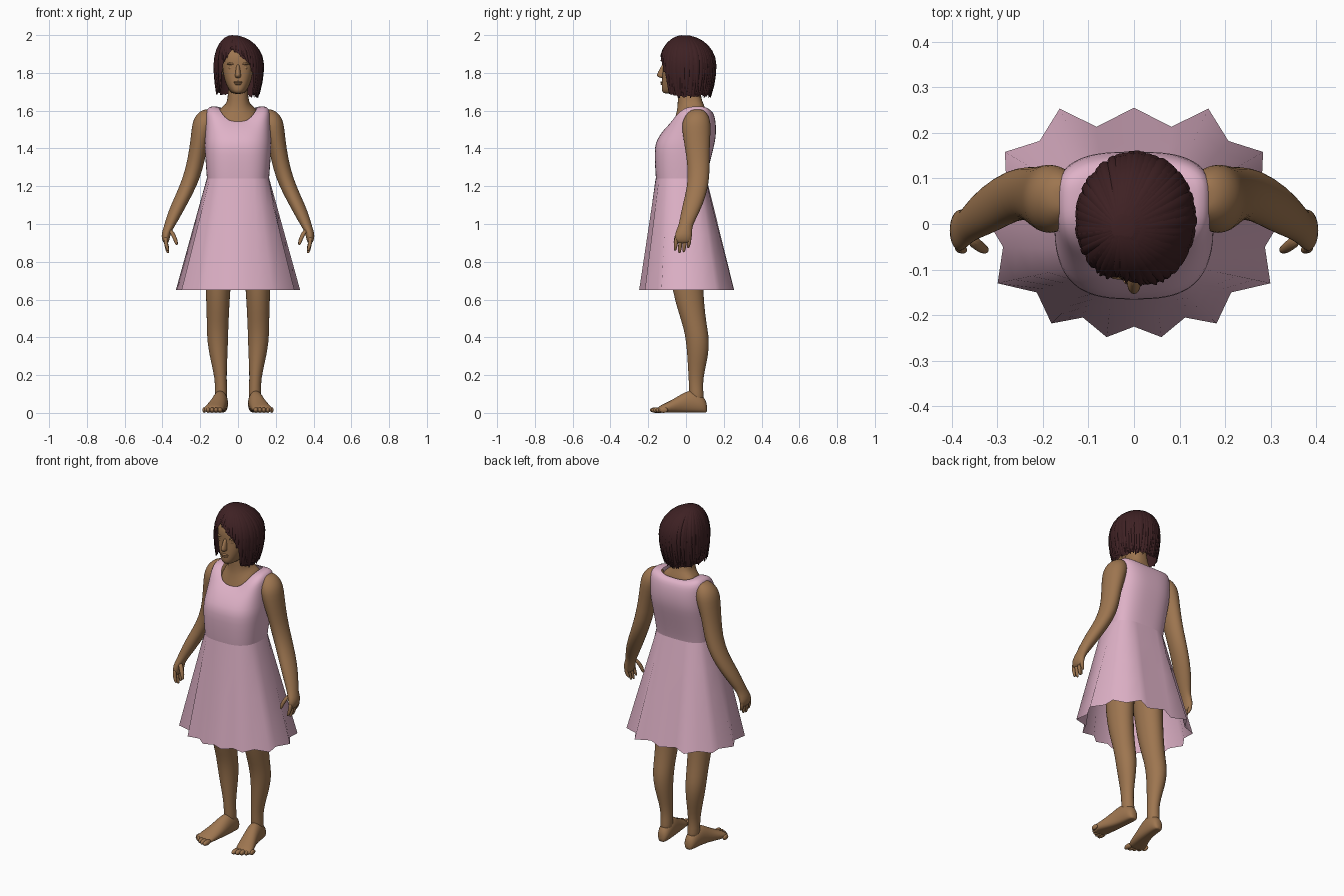
import bpy, bmesh, random
from math import sin, cos, pi, radians, copysign, sqrt, atan2

random.seed(4)
cube = bpy.data.objects.get("Cube")
if cube:
    bpy.data.objects.remove(cube, do_unlink=True)


def material(name, rgb):
    m = bpy.data.materials.new(name)
    m.use_nodes = True
    m.diffuse_color = (*rgb, 1)
    bsdf = m.node_tree.nodes["Principled BSDF"]
    bsdf.inputs["Base Color"].default_value = (*rgb, 1)
    bsdf.inputs["Roughness"].default_value = 0.8
    return m


skin = material("warm_brown_skin", (0.34, 0.18, 0.08))
pink = material("pale_pink_cloth", (0.74, 0.445, 0.575))
brown = material("dark_brown_hair", (0.048, 0.015, 0.017))


def build(name, lofts, mat, closed=True, caps=(True, True), sharp=40, mirror=False, subdiv=0):
    """Skin every list of rings in lofts into one object."""
    bm = bmesh.new()
    for rings in lofts:
        rows = [[bm.verts.new(p) for p in ring] for ring in rings]
        n = len(rows[0])
        for low, high in zip(rows, rows[1:]):
            for j in range(n if closed else n - 1):
                k = (j + 1) % n
                bm.faces.new((low[j], low[k], high[k], high[j]))
        if closed and caps[0]:
            bm.faces.new(rows[0][::-1])
        if closed and caps[1]:
            bm.faces.new(rows[-1])
    if closed and all(caps):
        bmesh.ops.recalc_face_normals(bm, faces=bm.faces[:])
    for f in bm.faces:
        f.smooth = True
    for e in bm.edges:
        if len(e.link_faces) == 2:
            e.smooth = subdiv > 0 or e.calc_face_angle(0) < radians(sharp)
    me = bpy.data.meshes.new(name)
    bm.to_mesh(me)
    bm.free()
    me.materials.append(mat)
    ob = bpy.data.objects.new(name, me)
    bpy.context.collection.objects.link(ob)
    if mirror:
        ob.modifiers.new("Mirror", 'MIRROR').use_mirror_merge = False
    if subdiv:
        mod = ob.modifiers.new("Smooth", 'SUBSURF')
        mod.levels = mod.render_levels = subdiv
    return ob


def body_point(a, rx, front, back, mid, zf, zs, zb, p):
    """Point on a rounded section; a = 0 faces front and grows towards +x."""
    s, c = sin(a), cos(a)
    end, z_end = (front, zf) if c > 0 else (back, zb)
    return (rx * copysign(abs(s) ** p, s), mid + (end - mid) * abs(c) ** p,
            zs + (z_end - zs) * c * c)


def section(rx, front, back, mid, zf, zs=None, zb=None, p=0.8, n=32):
    zs = zf if zs is None else zs
    zb = zf if zb is None else zb
    return [body_point(2 * pi * i / n, rx, front, back, mid, zf, zs, zb, p) for i in range(n)]


def tube(stations, n=16):
    """Horizontal ovals given as x, y, z, radius x, radius y."""
    return [[(x + rx * sin(2 * pi * i / n), y - ry * cos(2 * pi * i / n), z) for i in range(n)]
            for x, y, z, rx, ry in stations]


def blob(x, y, z, rx, ry, rz, n=12):
    turns = [pi * (k + 0.4) / 7.8 for k in range(8)]
    return tube([(x, y, z - rz * cos(t), rx * sin(t), ry * sin(t)) for t in turns], n)


def interpolate(table, v):
    for (a, p), (b, q) in zip(table, table[1:]):
        if v <= b:
            return p + (q - p) * (v - a) / (b - a)
    return table[-1][1]


# Legs and pelvis
build("legs", [tube([
    (.088, .06, .04, .03, .035), (.09, .055, .1, .035, .039), (.09, .052, .15, .031, .037),
    (.095, .055, .22, .036, .044), (.103, .062, .3, .048, .056), (.108, .062, .38, .056, .063),
    (.108, .05, .45, .058, .064), (.107, .033, .52, .06, .07), (.106, .008, .65, .066, .084),
    (.1, 0, .8, .075, .09), (.09, 0, .95, .08, .1)])], skin, mirror=True, subdiv=1)
build("pelvis", [blob(0, 0, 1, .15, .1, .16, 20)], skin, subdiv=1)


# Feet with toes
def foot_ring(y, x, w, h, n=16):
    return [(x + w * cos(2 * pi * i / n), y, max(.002, h * (.45 + .55 * sin(2 * pi * i / n))))
            for i in range(n)]


foot = [foot_ring(*s) for s in [
    (.112, .088, .015, .045), (.1, .088, .032, .08), (.065, .09, .039, .11), (.02, .094, .041, .125),
    (-.03, .103, .045, .097), (-.08, .117, .051, .066), (-.125, .13, .055, .045), (-.152, .133, .046, .03)]]
toes = [blob(.095 + .021 * i, -.158 + .0025 * i * i, .015, .015 - .0012 * i, .036 - .003 * i, .015)
        for i in range(5)]
build("feet", [foot] + toes, skin, mirror=True, subdiv=1)

# Arms with hands
arm = tube([
    (.38, -.015, .895, .012, .036), (.383, -.015, .92, .021, .046), (.381, -.013, .95, .025, .046),
    (.365, -.005, .985, .028, .038), (.35, .008, 1.02, .035, .042), (.314, .035, 1.1, .043, .055),
    (.263, .065, 1.2, .046, .057), (.229, .068, 1.3, .047, .059), (.211, .06, 1.4, .047, .066),
    (.19, .055, 1.49, .058, .077), (.178, .055, 1.54, .064, .077), (.17, .058, 1.575, .055, .062),
    (.162, .06, 1.6, .035, .04), (.158, .06, 1.607, .015, .02)])
fingers = []
for i, tip in enumerate((.858, .845, .85, .872)):
    y = -.05 + .023 * i
    fingers.append(tube([(.37, y - .008, tip, .004, .004), (.373, y - .007, tip + .008, .009, .009),
                         (.383, y - .003, .9, .011, .0115), (.383, y, .935, .011, .012)], 10))
thumb = tube([(.325, -.058, .888, .005, .005), (.326, -.057, .9, .01, .01),
              (.338, -.05, .935, .013, .013), (.362, -.03, .975, .014, .014)], 10)
build("arms", [arm, thumb] + fingers, skin, mirror=True, subdiv=1)

# Chest and neck
build("neck", [[
    section(.13, -.09, .12, .05, 1.46), section(.112, -.068, .112, .06, 1.52, 1.6, 1.585),
    section(.078, -.055, .1, .05, 1.575, 1.622, 1.62), section(.057, -.042, .085, .03, 1.62, 1.645, 1.65),
    section(.053, -.045, .078, .02, 1.69), section(.05, -.045, .07, .01, 1.78)]], skin, subdiv=1)

# Head
head = [section(rx, f, b, -.03, z) for z, rx, f, b in [
    (1.688, .025, -.113, -.055), (1.7, .042, -.128, -.01), (1.725, .057, -.129, .04),
    (1.76, .071, -.127, .08), (1.8, .079, -.125, .105), (1.83, .083, -.121, .12),
    (1.88, .086, -.124, .13), (1.92, .079, -.108, .122), (1.955, .06, -.075, .095), (1.98, .02, -.03, .04)]]
build("head", [head], skin, subdiv=1)
nose = [section(rx, f, -.1, -.115, z, n=12) for z, rx, f in [
    (1.772, .013, -.138), (1.784, .018, -.16), (1.8, .014, -.151), (1.85, .009, -.126)]]
build("nose", [nose], skin, subdiv=1)
build("lips", [blob(0, -.125, z, w, .011, .006) for z, w in ((1.741, .02), (1.75, .024))], skin)
build("eyelids", [blob(.035, -.107, 1.826, .017, .011, .009)], skin, mirror=True)
build("brows", [blob(.034, -.109, 1.848, .025, .013, .007)], skin, mirror=True)
build("ears", [blob(.086, -.015, 1.815, .01, .02, .033)], skin, mirror=True)

# Dress bodice, from waist up over the shoulders to the neckline
build("bodice", [[section(*s, p=.7, n=48) for s in [
    (.163, -.157, .105, 0, 1.22), (.165, -.16, .108, 0, 1.245), (.171, -.165, .125, 0, 1.32),
    (.176, -.167, .148, .01, 1.41), (.175, -.152, .158, .03, 1.45, 1.45, 1.46),
    (.173, -.125, .16, .045, 1.49, 1.51, 1.51), (.171, -.1, .155, .055, 1.517, 1.57, 1.555),
    (.167, -.084, .145, .06, 1.532, 1.612, 1.59), (.14, -.077, .13, .063, 1.538, 1.626, 1.603),
    (.104, -.07, .115, .065, 1.542, 1.62, 1.607)]]], pink, caps=(False, False), subdiv=1)

# Flared skirt with a pointed, folded hem
half = [(0, -.225), (.06, -.248), (.112, -.205), (.181, -.218), (.213, -.15), (.299, -.13), (.287, -.05),
        (.329, .02), (.28, .09), (.283, .158), (.207, .182), (.163, .253), (.082, .213), (0, .255)]
hem = half + [(-x, y) for x, y in half[-2:0:-1]]
top_edge = [body_point(atan2(x / .33, -y / .25), .166, -.161, .109, 0, 1.24, 1.24, 1.24, .7) for x, y in hem]
skirt = [[(x + (tx - x) * k / 4, y + (ty - y) * k / 4, .65 + (tz - .65) * k / 4)
          for (x, y), (tx, ty, tz) in zip(hem, top_edge)] for k in range(5)]
build("skirt", [skirt], pink, caps=(False, False), sharp=35)

# Bobbed hair: a cap with a side-parted face opening, covered in tapered locks
hairline = [(-180, 1.68), (-60, 1.7), (-47, 1.72), (-42, 1.84), (-15, 1.928), (0, 1.905),
            (25, 1.85), (37, 1.79), (43, 1.69), (70, 1.675), (180, 1.68)]


def hair_point(deg, z, lift=0):
    h = (z - 1.84) / .16
    r = sqrt(max(0, 1 - h * h)) if h > 0 else 1 - .15 * h * h
    a = radians(deg)
    out = r * (1 + lift)
    return (.004 - .035 * (1 - r) + .129 * out * sin(a), .008 - .02 * (1 - r) - .147 * out * cos(a), z)


def drop(t, end):
    return 2 - (2 - end) * t * t


columns = [(-180 + 4 * i, random.uniform(-.006, .006)) for i in range(90)]
cap = [[hair_point(d, drop(k / 12, interpolate(hairline, d) + jag)) for d, jag in columns]
       for k in range(12, 0, -1)]
build("hair_cap", [cap], brown, caps=(False, True), sharp=30)

locks = []
for i in range(52):
    start = -180 + i * 360 / 52 + random.uniform(-2, 2)
    end = interpolate(hairline, start) + random.uniform(-.012, .012)
    width, lift = random.uniform(5, 8), random.uniform(.02, .05)
    bend = random.uniform(-12, 12)
    strip = []
    for k in range(10, 0, -1):
        t = k / 10
        spread = width * (1 - .8 * t ** 5)
        strip.append([hair_point(start + bend * t * (1 - t) + u * spread, drop(t, end),
                                 lift * (1 - .9 * u * u)) for u in (-1, -.4, .4, 1)])
    locks.append(strip)
build("hair_locks", locks, brown, closed=False, sharp=25)
